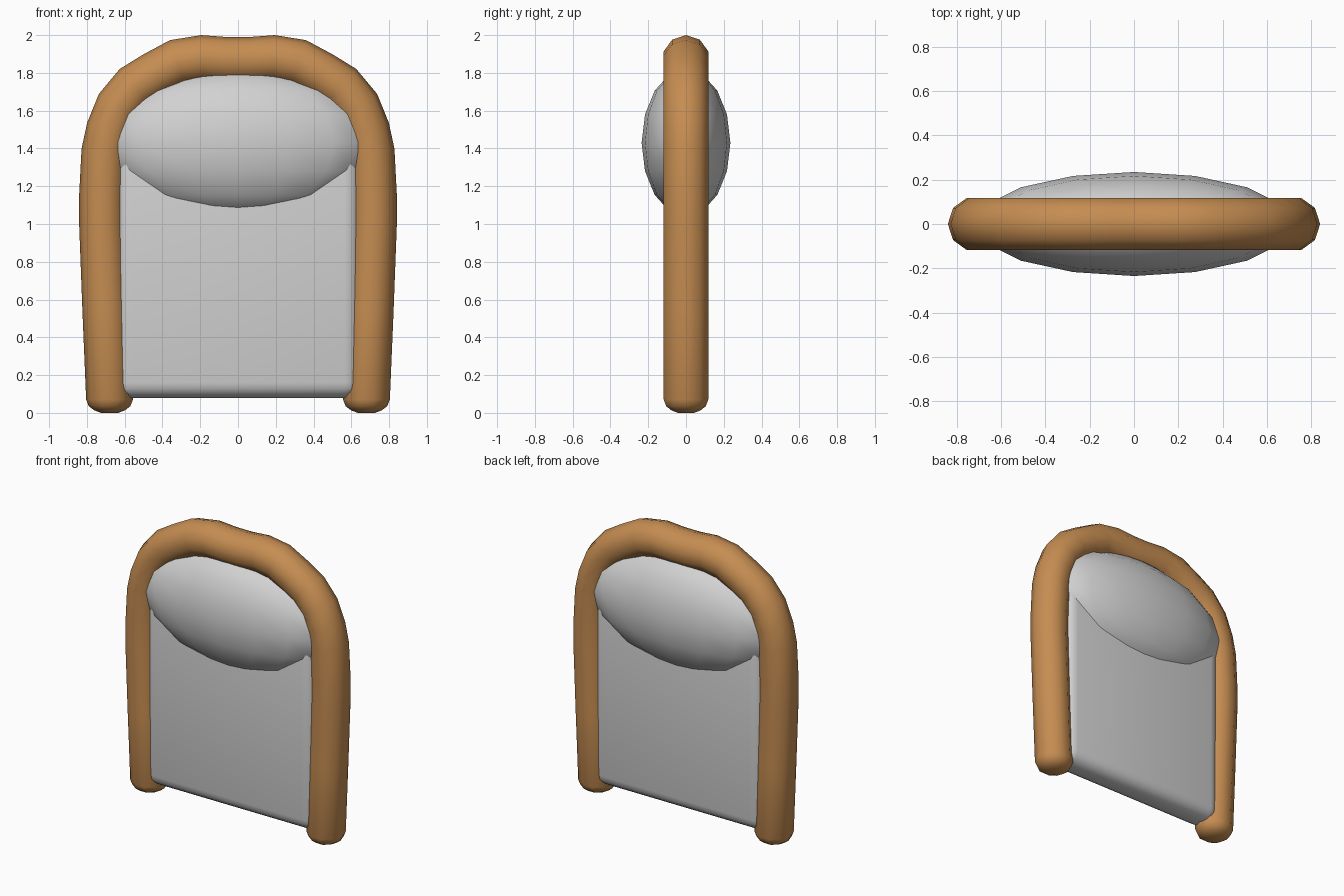
import bpy, bmesh
from math import cos, sin, pi, radians
from mathutils import Vector, Matrix

cube = bpy.data.objects.get("Cube")
if cube:
    bpy.data.objects.remove(cube)


def material(name, rgb):
    mat = bpy.data.materials.new(name)
    mat.use_nodes = True
    color = (*rgb, 1)
    mat.diffuse_color = color
    mat.node_tree.nodes["Principled BSDF"].inputs["Base Color"].default_value = color
    return mat


def finish(name, bm, mat):
    bmesh.ops.recalc_face_normals(bm, faces=bm.faces)
    mesh = bpy.data.meshes.new(name)
    bm.to_mesh(mesh)
    bm.free()
    mesh.materials.append(mat)
    mesh.shade_smooth()
    obj = bpy.data.objects.new(name, mesh)
    bpy.context.collection.objects.link(obj)
    return obj


wood = material("warm wood", (0.56, 0.265, 0.083))
fabric = material("light grey fabric", (0.64, 0.64, 0.64))

# Arched frame: ten-sided tube swept along a mirrored path
RADIUS, SIDES = 0.124, 10
half = [(0.68, 0.07), (0.70, 0.55), (0.717, 1.0), (0.717, 1.15),
        (0.705, 1.385), (0.68, 1.5), (0.63, 1.625), (0.545, 1.727),
        (0.44, 1.79), (0.32, 1.856), (0.19, 1.876), (0.065, 1.866)]
path = [Vector((x, 0, z)) for x, z in half]
path += [Vector((-p.x, 0, p.z)) for p in reversed(path)]

# Rounded foot rings: (height, radius)
feet = [(0.0, 0.045), (0.013, 0.08), (0.035, 0.11)]
stations = [(Vector((0.68, 0, z)), r) for z, r in feet]
stations += [(p, RADIUS) for p in path]
stations += [(Vector((-0.68, 0, z)), r) for z, r in reversed(feet)]

bm = bmesh.new()
rings = []
for i, (p, r) in enumerate(stations):
    before = stations[max(i - 1, 0)][0]
    after = stations[min(i + 1, len(stations) - 1)][0]
    along = (after - before).normalized()
    if min(i, len(stations) - 1 - i) <= len(feet):
        along = Vector((0, 0, 1 if p.x > 0 else -1))
    out = Vector((along.z, 0, -along.x))
    rings.append([bm.verts.new(p + out * r * cos(2 * pi * k / SIDES)
                               + Vector((0, r * sin(2 * pi * k / SIDES), 0)))
                  for k in range(SIDES)])
for a, b in zip(rings, rings[1:]):
    for k in range(SIDES):
        n = (k + 1) % SIDES
        bm.faces.new((a[k], a[n], b[n], b[k]))
bm.faces.new(rings[0])
bm.faces.new(rings[-1])
finish("arched_frame", bm, wood)

# Back panel: slab with softly rounded edges
bm = bmesh.new()
bmesh.ops.create_cube(bm, size=1, matrix=Matrix.Translation((0, 0, 0.79))
                      @ Matrix.Diagonal((1.29, 0.212, 1.42, 1)))
bmesh.ops.bevel(bm, geom=bm.edges[:], offset=0.08, segments=4,
                profile=0.5, affect='EDGES')
panel = finish("back_panel", bm, fabric)
bpy.context.view_layer.objects.active = panel
panel.select_set(True)
bpy.ops.object.shade_smooth_by_angle(angle=radians(40))

# Head cushion: flattened ellipsoid
bm = bmesh.new()
bmesh.ops.create_uvsphere(bm, u_segments=16, v_segments=8, radius=1,
                          matrix=Matrix.Translation((0, 0, 1.43))
                          @ Matrix.Diagonal((0.72, 0.235, 0.39, 1)))
finish("head_cushion", bm, fabric)
